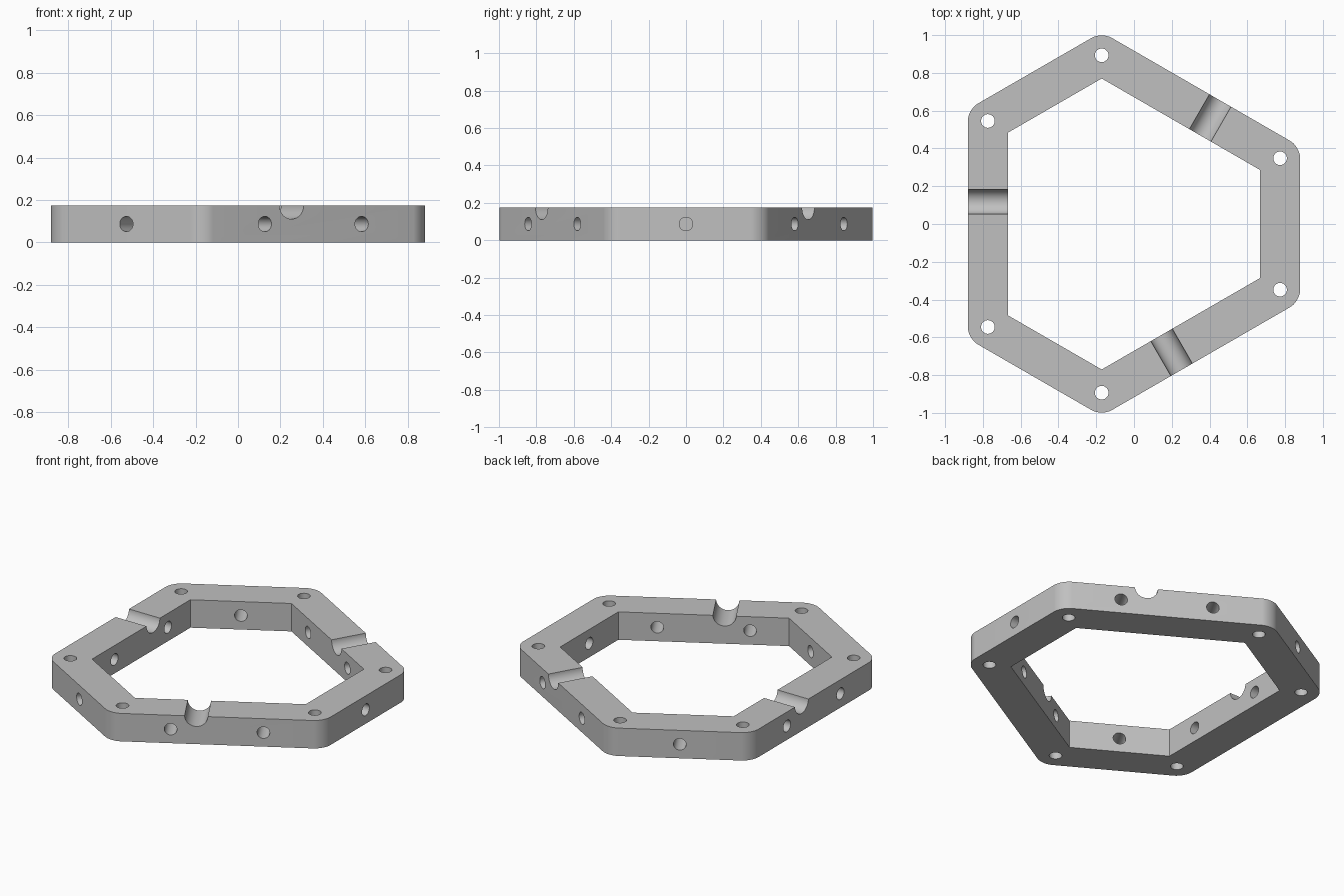
import bpy, bmesh
from math import radians, sin, cos, tan, pi
from mathutils import Matrix, Vector

old = bpy.data.objects.get("Cube")
if old:
    bpy.data.objects.remove(old, do_unlink=True)

HEIGHT = 0.174
WALL = 0.213            # width of the ring
LONG, SHORT = 0.823, 0.937   # distance of long and short sides from the centre
CENTRE = Vector((-0.057, 0, 0))
CORNER = WALL / 2       # outer corner radius, shared centre with the bolt holes
HOLE = 0.036
NOTCH = 0.066
LONG_ANGLES = (60, 180, 300)
SHORT_ANGLES = (0, 120, 240)


def on_side(angle, dist, along, z):
    """Point at a distance out from the centre and along a side."""
    a = radians(angle)
    return CENTRE + Vector((cos(a) * dist - sin(a) * along,
                            sin(a) * dist + cos(a) * along, z))


def corners(inset):
    """Six corners of the uneven hexagon, inset from the outer face."""
    long, short = LONG - inset, SHORT - inset
    half = (short - long * cos(pi / 3)) / sin(pi / 3)
    return [on_side(a, long, s * half, 0) for a in LONG_ANGLES for s in (-1, 1)]


def make_object(name, bm):
    mesh = bpy.data.meshes.new(name)
    bm.to_mesh(mesh)
    bm.free()
    obj = bpy.data.objects.new(name, mesh)
    bpy.context.collection.objects.link(obj)
    return obj


def add_cylinder(bm, radius, depth, matrix):
    bmesh.ops.create_cone(bm, cap_ends=True, segments=48, radius1=radius,
                          radius2=radius, depth=depth, matrix=matrix)


def add_side_cylinder(bm, angle, dist, along, z, radius):
    """Cylinder running straight through one wall."""
    turn = Matrix.Rotation(radians(angle), 4, 'Z') @ Matrix.Rotation(pi / 2, 4, 'Y')
    place = Matrix.Translation(on_side(angle, dist - WALL / 2, along, z))
    add_cylinder(bm, radius, WALL * 2, place @ turn)


# Hexagonal ring with rounded outer corners
bm = bmesh.new()
outer = [bm.verts.new(p) for p in corners(0)]
inner = [bm.verts.new(p) for p in corners(WALL)]
for i in range(6):
    j = (i + 1) % 6
    bm.faces.new((outer[i], outer[j], inner[j], inner[i]))
result = bmesh.ops.extrude_face_region(bm, geom=bm.faces[:])
top = [g for g in result["geom"] if isinstance(g, bmesh.types.BMVert)]
bmesh.ops.translate(bm, verts=top, vec=(0, 0, HEIGHT))
bmesh.ops.recalc_face_normals(bm, faces=bm.faces)
bm.normal_update()
posts = [e for e in bm.edges
         if abs(e.verts[0].co.z - e.verts[1].co.z) > HEIGHT / 2
         and (e.verts[0].co - CENTRE).xy.length > LONG]
bmesh.ops.bevel(bm, geom=posts, offset=CORNER * tan(pi / 6), offset_type='OFFSET',
                segments=12, profile=0.5, affect='EDGES')
ring = make_object("hexagon_frame", bm)

# Cutter: corner bolt holes, side holes and top notches
bm = bmesh.new()
for p in corners(WALL / 2):
    add_cylinder(bm, HOLE, HEIGHT * 2, Matrix.Translation(p + Vector((0, 0, HEIGHT / 2))))
for angle in SHORT_ANGLES:
    add_side_cylinder(bm, angle, SHORT, 0, HEIGHT / 2, HOLE)
for angle in LONG_ANGLES:
    for along in (-0.263, 0.263):
        add_side_cylinder(bm, angle, LONG, along, HEIGHT / 2, HOLE)
    add_side_cylinder(bm, angle, LONG, -0.118, HEIGHT + 0.002, NOTCH)
cutter = make_object("hole_cutter", bm)
cutter.hide_render = True

cut = ring.modifiers.new("holes", 'BOOLEAN')
cut.operation = 'DIFFERENCE'
cut.solver = 'EXACT'
cut.object = cutter

bpy.ops.object.select_all(action='DESELECT')
ring.select_set(True)
bpy.context.view_layer.objects.active = ring
bpy.ops.object.modifier_apply(modifier=cut.name)
bpy.data.objects.remove(cutter, do_unlink=True)
bpy.ops.object.shade_smooth_by_angle(angle=radians(30))

# Single grey finish
grey = bpy.data.materials.new("plain_grey")
grey.use_nodes = True
colour = (0.53, 0.53, 0.53, 1)
grey.diffuse_color = colour
grey.node_tree.nodes["Principled BSDF"].inputs["Base Color"].default_value = colour
ring.data.materials.clear()
ring.data.materials.append(grey)
